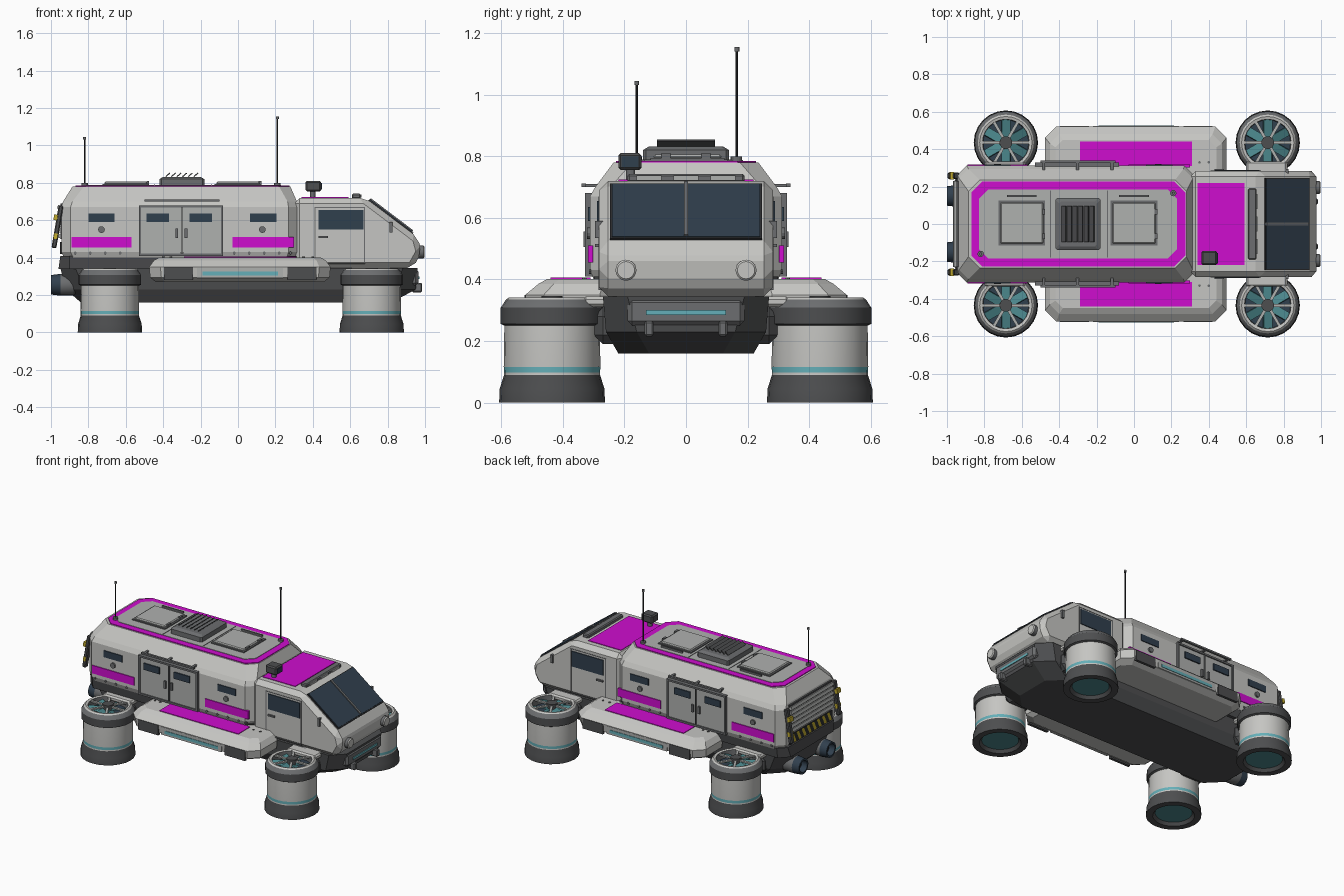
import bpy, bmesh, math
from mathutils import Matrix, Vector

cube = bpy.data.objects.get("Cube")
if cube:
    bpy.data.objects.remove(cube)


def material(name, r, g, b):
    m = bpy.data.materials.new(name)
    m.use_nodes = True
    m.diffuse_color = (r, g, b, 1)
    m.node_tree.nodes["Principled BSDF"].inputs["Base Color"].default_value = (r, g, b, 1)
    return m


WHITE = material("hull white", .56, .56, .54)
PANEL = material("panel grey", .43, .44, .43)
MID = material("mid grey", .15, .155, .16)
DARK = material("dark grey", .075, .077, .08)
BLACK = material("black", .025, .026, .028)
MAGENTA = material("magenta paint", .62, .004, .62)
GLASS = material("tinted glass", .03, .05, .075)
CYAN = material("cyan glow", .13, .43, .48)
TEAL = material("deep teal", .07, .24, .26)
YELLOW = material("hazard yellow", .55, .42, .03)
smooth_parts = []


def finish(name, bm, mats, mirror=False, bevel=0):
    """Turn a bmesh into an object, optionally mirrored to the other side."""
    bmesh.ops.recalc_face_normals(bm, faces=bm.faces)
    mesh = bpy.data.meshes.new(name)
    bm.to_mesh(mesh)
    bm.free()
    for m in mats:
        mesh.materials.append(m)
    ob = bpy.data.objects.new(name, mesh)
    bpy.context.collection.objects.link(ob)
    if bevel:
        mod = ob.modifiers.new("Bevel", "BEVEL")
        mod.width, mod.segments = bevel, 1
    if mirror:
        mod = ob.modifiers.new("Mirror", "MIRROR")
        mod.use_axis = (False, True, False)
        mod.use_mirror_merge = False
    return ob


def boxes(name, mat, spans, mirror=False, bevel=0, turn=None):
    """Boxes given as x0, x1, y0, y1, z0, z1, each optionally turned about its centre."""
    bm = bmesh.new()
    for x0, x1, y0, y1, z0, z1 in spans:
        place = Matrix.Translation(((x0 + x1) / 2, (y0 + y1) / 2, (z0 + z1) / 2))
        if turn:
            place = place @ Matrix.Rotation(turn[0], 4, turn[1])
        size = Matrix.Diagonal((x1 - x0, y1 - y0, z1 - z0, 1))
        bmesh.ops.create_cube(bm, size=1, matrix=place @ size)
    return finish(name, bm, [mat], mirror, bevel)


def side(name, mat, y, spans, thick=.006):
    """Plates on both flanks, given as x0, x1, z0, z1."""
    return boxes(name, mat, [(a, b, y - .01, y + thick, c, d) for a, b, c, d in spans], True)


def loft(name, mat, rings, mirror=False):
    """Stack of rectangles with cut corners: z, x0, x1, y0, y1, cut."""
    bm = bmesh.new()
    loops = []
    for z, x0, x1, y0, y1, c in rings:
        pts = [(x0 + c, y0), (x1 - c, y0), (x1, y0 + c), (x1, y1 - c),
               (x1 - c, y1), (x0 + c, y1), (x0, y1 - c), (x0, y0 + c)]
        loops.append([bm.verts.new((x, y, z)) for x, y in pts])
    for a, b in zip(loops, loops[1:]):
        for i in range(8):
            j = (i + 1) % 8
            bm.faces.new((a[i], a[j], b[j], b[i]))
    bm.faces.new(loops[0])
    bm.faces.new(loops[-1])
    return finish(name, bm, [mat], mirror)


def lathe(name, profile, spots, turn=None, mirror=False, sides=24):
    """Revolve r, z, material points; the material colours the band after each point."""
    bm = bmesh.new()
    mats = list(dict.fromkeys(p[2] for p in profile))
    for spot in spots:
        place = Matrix.Translation(spot)
        if turn:
            place = place @ Matrix.Rotation(turn[0], 4, turn[1])
        rows = []
        for r, z, _ in profile:
            n = 1 if r == 0 else sides
            rows.append([bm.verts.new(place @ Vector((r * math.cos(math.tau * i / sides),
                         r * math.sin(math.tau * i / sides), z))) for i in range(n)])
        for k, (a, b) in enumerate(zip(rows, rows[1:])):
            for i in range(sides):
                j = (i + 1) % sides
                ring = [a[i % len(a)], a[j % len(a)], b[j % len(b)], b[i % len(b)]]
                bm.faces.new(list(dict.fromkeys(ring))).material_index = mats.index(profile[k][2])
    ob = finish(name, bm, mats, mirror)
    smooth_parts.append(ob)
    return ob


def rod(name, mat, r, length, spots, turn=None, mirror=False, sides=12):
    return lathe(name, [(0, 0, mat), (r, 0, mat), (r, length, mat), (0, length, mat)],
                 spots, turn, mirror, sides)


def frame(x0, x1, z0, z1, w):
    return [(x0, x1, z0, z0 + w), (x0, x1, z1 - w, z1), (x0, x0 + w, z0, z1), (x1 - w, x1, z0, z1)]


QUARTER = math.pi / 2
ALONG_X, ALONG_Y = (QUARTER, "Y"), (-QUARTER, "X")

# Lower hull
loft("chassis", DARK, [(.16, -.84, .82, -.22, .22, .1), (.23, -.92, .95, -.26, .26, .1),
                       (.345, -.95, .96, -.27, .27, .08)])
loft("chassis_deck", DARK, [(.34, -.96, .33, -.29, .29, .06), (.41, -.95, .33, -.3, .3, .05)])
boxes("bumper", MID, [(.9, .965, -.19, .19, .25, .34)], bevel=.015)
boxes("bumper_strip", CYAN, [(.96, .97, -.13, .13, .285, .3)])
boxes("tow_hook", MID, [(.93, .985, .105, .135, .215, .265)], True, .006)
boxes("fan_strut", DARK, [(x - .1, x + .1, .18, .3, .19, .31) for x in (-.69, .71)], True, .03)
boxes("fan_mount", WHITE, [(x - .11, x + .11, .24, .335, .31, .345) for x in (-.69, .71)], True, .01)

# Crew module and roof
loft("crew_module", WHITE, [(.4, -.93, .31, -.3, .3, .05), (.43, -.945, .32, -.312, .312, .05),
                            (.67, -.945, .32, -.312, .312, .05), (.7, -.935, .315, -.295, .295, .05),
                            (.78, -.885, .28, -.235, .235, .06)])
loft("roof_stripe", MAGENTA, [(z, -.87, .275, -.228, .228, .06) for z in (.775, .785)])
loft("roof_panel", PANEL, [(z, -.83, .23, -.185, .185, .05) for z in (.78, .788)])
boxes("roof_seams", MID, [(x, x + .005, -.18, .18, .78, .79) for x in (-.45, -.145)])
for x in (-.6, 0):
    boxes("hatch_base", MID, [(x - .125, x + .125, -.115, .125, .785, .795)])
    boxes("hatch_lid", PANEL, [(x - .115, x + .115, -.105, .115, .79, .806)], bevel=.006)
    boxes("hatch_handle", MID, [(x - .08, x + .08, .145, .155, .785, .8)])
    boxes("hatch_hinge", MID, [(x + .11, x + .125, y, y + .03, .79, .81) for y in (-.08, .05)])
loft("roof_vent", MID, [(.785, -.42, -.18, -.14, .14, .01), (.82, -.42, -.18, -.14, .14, .01),
                        (.832, -.4, -.2, -.12, .12, .01)])
boxes("vent_slats", DARK, [(x / 100, x / 100 + .03, -.095, .095, .84, .846)
                           for x in range(-39, -21, 3)], turn=(-.7, "Y"))
for x, y, top in ((-.82, -.16, 1.04), (.21, .165, 1.15)):
    rod("antenna_base", MID, .017, .025, [(x, y, .775)])
    rod("antenna", BLACK, .004, top - .78, [(x, y, .78)], sides=8)
    rod("antenna_tip", MID, .008, .014, [(x, y, top - .009)])

# Flank doors, windows and stripes
side("side_door", PANEL, .312, [(-.52, -.305, .42, .67), (-.295, -.09, .42, .67)], .008)
side("side_door_frame", MID, .312, frame(-.53, -.08, .41, .68, .012) + [(-.303, -.297, .41, .68)], .016)
side("side_windows", GLASS, .322, [(-.49, -.37, .59, .635), (-.26, -.14, .59, .635)])
side("module_windows", GLASS, .312, [(-.8, -.66, .59, .635), (.065, .205, .59, .635)])
side("module_stripe", MAGENTA, .312, [(-.89, -.57, .455, .51), (-.03, .3, .455, .51)])
side("door_handle", MID, .325, [(-.335, -.32, .505, .555), (-.285, -.27, .505, .555)], .008)
boxes("door_rail", MID, [(-.5, -.1, .325, .34, .7, .712)]
      + [(x, x + .015, .28, .34, .7, .71) for x in (-.49, -.31, -.125)], True)
rod("side_port", MID, .018, .012, [(x, .31, .55) for x in (-.73, .13)], ALONG_Y, True)
rod("rivets", MID, .008, .007, [(x / 100, .308, .425) for x in
                                (-87, -79, -71, -63, -2, 6, 14, 22, 28)], ALONG_Y, True, 8)

# Rear wall
boxes("rear_vent_back", DARK, [(-.95, -.93, -.23, .23, .5, .69)])
boxes("rear_vent_slats", PANEL, [(-.965, -.945, -.23, .23, z / 1000, z / 1000 + .02)
                                 for z in range(505, 680, 31)], turn=(.3, "Y"))
boxes("hazard_plate", BLACK, [(-.952, -.94, -.23, .23, .42, .485)])
bm = bmesh.new()
for i in range(8):
    y = -.225 + i * .055
    bm.faces.new([bm.verts.new((-.954, a, b)) for a, b in
                  ((y, .422), (y + .025, .422), (y + .055, .483), (y + .03, .483))])
finish("hazard_stripes", bm, [YELLOW])
boxes("rear_post", DARK, [(-.978, -.952, .24, .275, .45, .68)], True, .006, (.17, "Y"))
boxes("rear_post_mark", YELLOW, [(-.985, -.965, .238, .277, z, z + .03) for z in (.5, .6)], True, 0, (.17, "Y"))
lathe("exhaust", [(0, 0, DARK), (.045, 0, DARK), (.058, .03, MID), (.058, .1, GLASS), (.052, .15, GLASS),
                  (.04, .15, GLASS), (.035, .11, BLACK), (0, .11, BLACK)],
      [(-.85, .15, .255)], (-QUARTER, "Y"), True, 16)

# Cab
bm = bmesh.new()
nose = [(.3, .72), (.68, .72), (.962, .507), (.982, .43), (.935, .345), (.3, .345)]
face = bm.faces.new([bm.verts.new((x, -.283, z)) for x, z in nose])
grown = bmesh.ops.extrude_face_region(bm, geom=[face])["geom"]
bmesh.ops.translate(bm, vec=(0, .566, 0), verts=[v for v in grown if isinstance(v, bmesh.types.BMVert)])
finish("cab", bm, [WHITE], bevel=.03)
boxes("cab_roof_stripe", MAGENTA, [(.34, .59, -.22, .22, .715, .724)])
boxes("light_bar", MID, [(.61, .655, -.19, .19, .715, .742)], bevel=.006)
boxes("light_bar_lens", PANEL, [(.65, .66, y - .04, y + .04, .722, .737) for y in (-.12, 0, .12)])
slope = (math.atan2(.213, .282), "Y")
boxes("windscreen_seal", BLACK, [(.669, .965, -.247, .247, .613, .623)], turn=slope)
boxes("windscreen", GLASS, [(.676, .96, -.241, .241, .615, .627)], turn=slope)
boxes("windscreen_divider", MID, [(.676, .96, -.007, .007, .616, .634)], turn=slope)
side("cab_door_seam", MID, .281, frame(.41, .68, .365, .67, .005), .004)
side("cab_window", GLASS, .283, [(.43, .67, .55, .655)])
side("cab_handle", MID, .283, [(.43, .48, .505, .515)], .012)
boxes("side_lamp", MID, [(.81, .825, .27, .295, .535, .59)], True)
lathe("headlight", [(0, -.03, MID), (.034, -.03, MID), (.034, .012, WHITE), (.028, .018, WHITE),
                    (0, .018, WHITE)], [(.98, .195, .43)], ALONG_X, True, 20)
rod("camera_post", MID, .015, .05, [(.4, -.18, .71)])
boxes("camera", DARK, [(.36, .445, -.22, -.145, .755, .81)], bevel=.008)
boxes("camera_lens", GLASS, [(.44, .449, -.21, -.155, .765, .8)])

# Side pods
loft("side_pod", WHITE, [(.27, -.44, .46, .22, .47, .05), (.295, -.47, .49, .22, .515, .06),
                         (.35, -.475, .495, .22, .522, .06), (.385, -.45, .47, .22, .48, .05),
                         (.402, -.42, .44, .22, .45, .04)], True)
boxes("pod_stripe", MAGENTA, [(-.29, .31, .31, .44, .398, .406)], True)
side("pod_recess", PANEL, .517, [(-.22, .24, .292, .345)])
side("pod_glow", CYAN, .52, [(-.19, .215, .305, .325)])
side("pod_intake", DARK, .517, [(-.395, -.24, .28, .35), (.265, .42, .28, .35)], .008)
rod("pod_bolts", MID, .007, .006, [(x / 100, .33, .4) for x in (-40, -36, 35, 40)], None, True, 8)

# Lift fans
centres = [(-.685, .435, 0), (.715, .435, 0)]
lathe("fan_duct", [(0, .02, TEAL), (.115, .02, DARK), (.13, 0, DARK), (.172, 0, DARK), (.17, .045, DARK),
                   (.156, .09, WHITE), (.156, .098, CYAN), (.157, .116, WHITE), (.155, .25, DARK),
                   (.167, .256, DARK), (.167, .308, MID), (.15, .334, WHITE), (.14, .342, WHITE),
                   (.125, .338, MID), (.122, .29, GLASS), (0, .29, GLASS)], centres, mirror=True)
rod("fan_hub", DARK, .034, .056, [(x, y, .29) for x, y, z in centres], None, True, 16)
for name, mat, half, z, tilt, start in (("fan_spokes", PANEL, .008, .33, 0, 0),
                                        ("fan_blades", TEAL, .024, .308, .35, .5)):
    bm = bmesh.new()
    for x, y, _ in centres:
        for i in range(6):
            place = (Matrix.Translation((x, y, z)) @ Matrix.Rotation((i + start) * math.tau / 6, 4, "Z")
                     @ Matrix.Translation((.076, 0, 0)) @ Matrix.Rotation(tilt, 4, "X")
                     @ Matrix.Diagonal((.11, half * 2, .01, 1)))
            bmesh.ops.create_cube(bm, size=1, matrix=place)
    finish(name, bm, [mat], True)

# Smooth the round parts, keeping their sharp rims
bpy.ops.object.select_all(action="DESELECT")
for ob in smooth_parts:
    ob.select_set(True)
bpy.context.view_layer.objects.active = smooth_parts[0]
bpy.ops.object.shade_smooth_by_angle(angle=math.radians(28))
